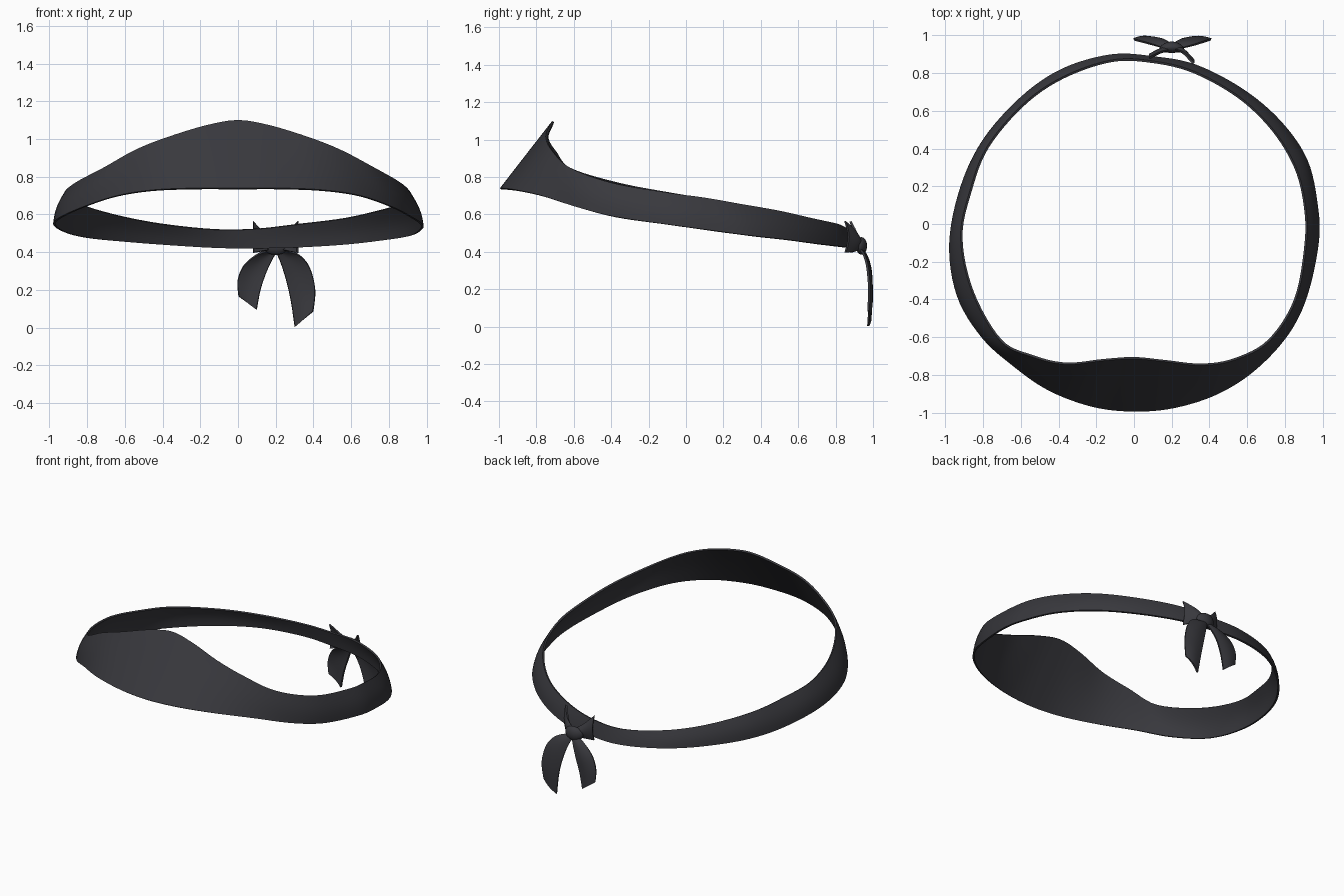
import bpy, bmesh, math
from mathutils import Vector

if "Cube" in bpy.data.objects:
    bpy.data.objects.remove(bpy.data.objects["Cube"])

cloth = bpy.data.materials.new("charcoal cloth")
cloth.diffuse_color = (0.040, 0.040, 0.047, 1)
cloth.use_nodes = True
cloth.node_tree.nodes["Principled BSDF"].inputs["Base Color"].default_value = cloth.diffuse_color


def spline(pts, steps, closed):
    """Catmull-Rom curve through the points."""
    p = [Vector(q) for q in pts]
    n = len(p)
    get = (lambda i: p[i % n]) if closed else (lambda i: p[max(0, min(n - 1, i))])
    out = []
    for i in range(n if closed else n - 1):
        a, b, c, d = get(i - 1), get(i), get(i + 1), get(i + 2)
        for s in range(steps):
            t = s / steps
            out.append(0.5 * (2 * b + (c - a) * t + (2 * a - 5 * b + 4 * c - d) * t * t
                              + (3 * b - a - 3 * c + d) * t ** 3))
    if not closed:
        out.append(p[-1])
    return out


def finish(name, bm):
    bmesh.ops.recalc_face_normals(bm, faces=bm.faces)
    me = bpy.data.meshes.new(name)
    bm.to_mesh(me)
    bm.free()
    ob = bpy.data.objects.new(name, me)
    bpy.context.collection.objects.link(ob)
    me.materials.append(cloth)
    bpy.ops.object.select_all(action='DESELECT')
    ob.select_set(True)
    bpy.context.view_layer.objects.active = ob
    bpy.ops.object.shade_smooth_by_angle(angle=math.radians(40))
    return ob


def sheet(name, edge_a, edge_b, bulge, thick=0.012, closed=False, rows=8, steps=6):
    """Cloth strip stretched between two edges; bulge(point) is the push at mid-width."""
    bm = bmesh.new()
    grid = []
    for a, b in zip(spline(edge_a, steps, closed), spline(edge_b, steps, closed)):
        col = []
        for r in range(rows + 1):
            q = a.lerp(b, r / rows)
            col.append(bm.verts.new(q + bulge(q) * math.sin(math.pi * r / rows)))
        grid.append(col)
    n = len(grid)
    for i in range(n if closed else n - 1):
        c, d = grid[i], grid[(i + 1) % n]
        for r in range(rows):
            bm.faces.new((c[r], d[r], d[r + 1], c[r + 1]))
    bmesh.ops.recalc_face_normals(bm, faces=bm.faces)
    bmesh.ops.solidify(bm, geom=bm.faces[:], thickness=thick)
    return finish(name, bm)


# Headband: lower and upper edges, counter-clockwise from the front
lower = [(0, -.995, .74), (.22, -.975, .74), (.45, -.90, .73), (.65, -.77, .70),
         (.82, -.585, .64), (.92, -.38, .588), (.98, -.1, .547), (.975, .1, .52),
         (.92, .34, .488), (.78, .545, .465), (.58, .715, .442), (.33, .845, .427),
         (.10, .89, .422), (-.12, .90, .425), (-.38, .825, .44), (-.60, .675, .455),
         (-.80, .45, .475), (-.92, .2, .505), (-.98, -.1, .547), (-.94, -.38, .588),
         (-.81, -.60, .645), (-.64, -.755, .70), (-.45, -.885, .73), (-.22, -.97, .74)]
upper = [(0, -.715, 1.10), (.16, -.73, 1.075), (.36, -.75, 1.015), (.54, -.72, .945),
         (.72, -.62, .85), (.86, -.40, .77), (.915, -.1, .717), (.91, .1, .69),
         (.86, .30, .655), (.74, .50, .62), (.56, .675, .58), (.32, .81, .55),
         (.10, .865, .525), (-.12, .87, .522), (-.38, .78, .548), (-.59, .635, .585),
         (-.78, .41, .635), (-.87, .18, .675), (-.92, -.07, .715), (-.86, -.36, .77),
         (-.71, -.62, .85), (-.54, -.705, .945), (-.36, -.745, 1.015), (-.16, -.725, 1.075)]


def outward(q):
    side = abs(q.x)
    return Vector((q.x, q.y, 0)).normalized() * 0.014 * side


sheet("headband", lower, upper, outward, closed=True)

# Hanging tails of the knot
back = lambda q: Vector((0, 0.012, 0))
sheet("left_tail",
      [(.17, .93, .42), (.10, .955, .39), (.03, .975, .33), (-.002, .985, .25), (.002, .985, .165)],
      [(.205, .95, .40), (.18, .97, .355), (.15, .985, .29), (.12, .988, .20), (.10, .988, .095)],
      back)
sheet("right_tail",
      [(.235, .93, .42), (.32, .955, .39), (.38, .975, .32), (.41, .985, .20), (.40, .98, .085)],
      [(.20, .95, .40), (.225, .97, .345), (.255, .985, .25), (.28, .988, .14), (.30, .98, .003)],
      back)

# Short flared folds where the band runs into the knot
for name, s, y in (("left_fold", -1, .885), ("right_fold", 1, .855)):
    sheet(name,
          [(.2, .93, .41), (.2 + s * .06, .915, .405), (.2 + s * .12, y, .395)],
          [(.2, .93, .46), (.2 + s * .06, .915, .505), (.2 + s * .12, y, .565)],
          lambda q: Vector((0, 0.018, -0.0)))

# Knot
bm = bmesh.new()
bmesh.ops.create_uvsphere(bm, u_segments=20, v_segments=12, radius=1)
for v in bm.verts:
    v.co = Vector((.2 + .066 * v.co.x, .938 + .03 * v.co.y - .012 * v.co.x ** 2,
                   .432 + .047 * v.co.z))
finish("knot", bm)
